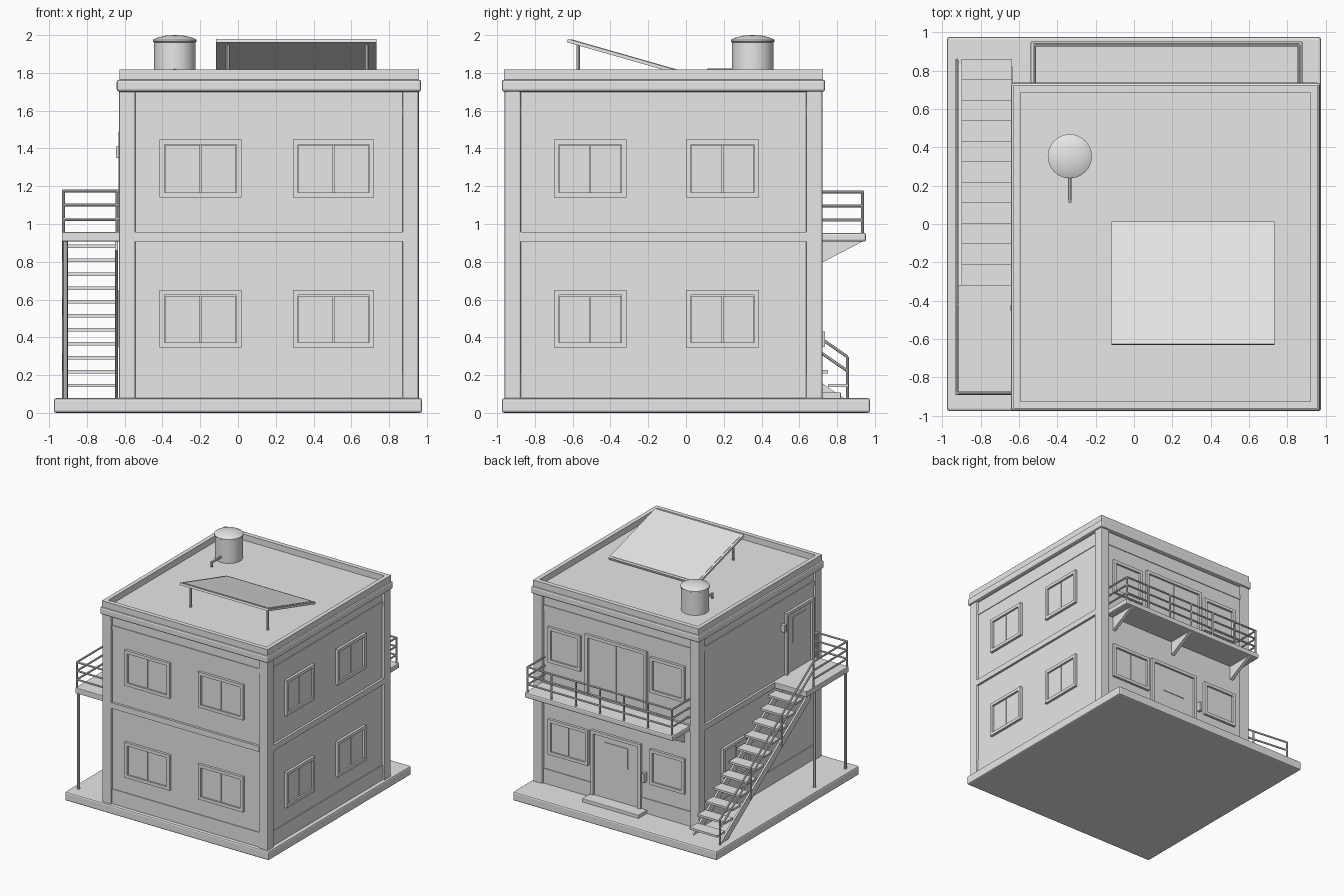
import bpy, bmesh, math
from mathutils import Vector

cube = bpy.data.objects.get("Cube")
if cube:
    bpy.data.objects.remove(cube, do_unlink=True)

grey = bpy.data.materials.new("plain_grey")
grey.use_nodes = True
COLOUR = (0.8, 0.8, 0.8, 1)
grey.diffuse_color = COLOUR
grey.node_tree.nodes["Principled BSDF"].inputs["Base Color"].default_value = COLOUR


def finish(name, bm, bevel=0, smooth=False):
    bmesh.ops.recalc_face_normals(bm, faces=bm.faces)
    mesh = bpy.data.meshes.new(name)
    bm.to_mesh(mesh)
    bm.free()
    mesh.materials.append(grey)
    ob = bpy.data.objects.new(name, mesh)
    bpy.context.collection.objects.link(ob)
    if bevel:
        mod = ob.modifiers.new("bevel", "BEVEL")
        mod.width, mod.segments = bevel, 2
    if smooth:
        bpy.ops.object.select_all(action="DESELECT")
        ob.select_set(True)
        bpy.context.view_layer.objects.active = ob
        bpy.ops.object.shade_smooth_by_angle()
    return ob


def add_box(bm, x, y, z):
    verts = bmesh.ops.create_cube(bm, size=1)["verts"]
    for v in verts:
        for i, (a, b) in enumerate((x, y, z)):
            v.co[i] = (a + b) / 2 + v.co[i] * abs(b - a)


def box(name, x, y, z, bevel=0):
    bm = bmesh.new()
    add_box(bm, x, y, z)
    return finish(name, bm, bevel)


def rods(name, pairs, r=0.008, sides=8):
    bm = bmesh.new()
    for a, b in pairs:
        a, b = Vector(a), Vector(b)
        turn = (b - a).to_track_quat("Z", "Y")
        made = bmesh.ops.create_cone(bm, cap_ends=True, segments=sides, radius1=r,
                                     radius2=r, depth=(b - a).length)
        for v in made["verts"]:
            v.co = (a + b) / 2 + turn @ v.co
    return finish(name, bm, smooth=True)


def prism(name, profile, x0, x1):
    # extrude a (y, z) profile along x
    bm = bmesh.new()
    face = bm.faces.new([bm.verts.new((x0, y, z)) for y, z in profile])
    moved = bmesh.ops.extrude_face_region(bm, geom=[face])["geom"]
    bmesh.ops.translate(bm, vec=(x1 - x0, 0, 0),
                        verts=[g for g in moved if isinstance(g, bmesh.types.BMVert)])
    return finish(name, bm)


# Main wall extents
X0, X1, Y0, Y1 = -0.61, 0.935, -0.94, 0.70
WALLS = {"front": (1, Y0, -1), "back": (1, Y1, 1), "left": (0, X1, 1), "right": (0, X0, -1)}


def on_wall(bm, wall, u, z, depth):
    # box standing proud of a wall
    axis, pos, sign = WALLS[wall]
    d = sorted((pos - sign * 0.01, pos + sign * depth))
    if axis:
        add_box(bm, u, d, z)
    else:
        add_box(bm, d, u, z)


def opening(name, wall, u, z, panes=2, sill=True):
    # raised surround, with leaves set back inside it
    bm = bmesh.new()
    w = 0.027
    for a in (u[0], u[1] - w):
        on_wall(bm, wall, (a, a + w), z, 0.022)
    inner = (u[0] + w, u[1] - w)
    on_wall(bm, wall, inner, (z[1] - w, z[1]), 0.022)
    bottom = z[0]
    if sill:
        on_wall(bm, wall, inner, (z[0], z[0] + w), 0.022)
        bottom += w
    step = (inner[1] - inner[0]) / panes
    for i in range(panes):
        a = inner[0] + i * step
        on_wall(bm, wall, (a + 0.003, a + step - 0.003), (bottom, z[1] - w - 0.003), 0.008)
    return finish(name, bm)


# Ground slab, walls, corner columns
box("ground_slab", (-0.975, 0.975), (-0.975, 0.975), (0, 0.078), 0.012)
box("walls", (X0, X1), (Y0, Y1), (0.07, 1.72))
for cx in (-0.63, 0.87):
    for cy in (-0.96, 0.635):
        box("corner_column", (cx, cx + 0.087), (cy, cy + 0.087), (0.07, 1.71), 0.01)

# Wall bands between the columns
for wall, (axis, pos, sign) in WALLS.items():
    span = (-0.55, 0.875) if axis else (-0.88, 0.64)
    for name, z, depth in (("plinth", (0.07, 0.205), 0.006), ("floor_band", (0.908, 0.957), 0.02),
                           ("frieze_band", (1.58, 1.62), 0.006)):
        bm = bmesh.new()
        on_wall(bm, wall, span, z, depth)
        finish(wall + "_" + name, bm)

# Roof cornice, deck and parapet
box("cornice", (-0.642, 0.97), (-0.975, 0.737), (1.70, 1.765), 0.014)
for x in ((-0.628, -0.592), (0.92, 0.957)):
    box("parapet_side", x, (-0.963, 0.725), (1.75, 1.817))
for y in ((-0.963, -0.925), (0.685, 0.725)):
    box("parapet_end", (-0.592, 0.92), y, (1.75, 1.817))

# Windows on both floors
LOW, HIGH = (0.345, 0.65), (1.14, 1.447)
for z in (LOW, HIGH):
    for u in ((-0.415, 0.018), (0.29, 0.72)):
        opening("front_window", "front", u, z)
    for u in ((-0.70, -0.315), (0, 0.387)):
        opening("left_window", "left", u, z)
    opening("back_small_window", "back", (-0.485, -0.155), z, 1)
opening("back_wide_window", "back", (0.435, 0.82), LOW)
opening("back_upper_window", "back", (0.51, 0.82), HIGH, 1)
opening("right_window", "right", (0.02, 0.39), LOW)

# Doors
opening("balcony_door", "back", (-0.125, 0.464), (0.95, 1.48), 2, False)
opening("back_door", "back", (-0.07, 0.41), (0.075, 0.665), 1, False)
opening("stair_door", "right", (-0.85, -0.475), (0.95, 1.49), 1, False)
for name, wall, u, z in (("back_door_pane", "back", (0.06, 0.28), (0.41, 0.59)),
                         ("stair_door_pane", "right", (-0.76, -0.57), (1.20, 1.42))):
    bm = bmesh.new()
    on_wall(bm, wall, u, z, 0.014)
    finish(name, bm)
for name, wall, u, z in (("door_bell_box", "back", (-0.115, -0.09), (0.35, 0.43)),
                         ("door_lamp", "right", (-0.455, -0.425), (1.35, 1.41))):
    bm = bmesh.new()
    on_wall(bm, wall, u, z, 0.035)
    finish(name, bm)
box("door_step", (-0.12, 0.42), (0.69, 0.82), (0.07, 0.108), 0.004)

# Balcony with brackets and railing
box("balcony_slab", (-0.54, 0.88), (0.69, 0.953), (0.907, 0.953), 0.01)
for x in (-0.46, 0.17, 0.80):
    prism("balcony_bracket", [(0.69, 0.91), (0.94, 0.91), (0.69, 0.78)], x - 0.015, x + 0.015)
BX0, BX1, BY = -0.52, 0.86, 0.935
bars = []
for z in (1.02, 1.095, 1.17):
    bars += [((BX0, BY, z), (BX1, BY, z))]
    bars += [((x, 0.70, z), (x, BY, z)) for x in (BX0, BX1)]
for i in range(7):
    x = BX0 + (BX1 - BX0) * i / 6
    bars.append(((x, BY, 0.94), (x, BY, 1.175)))
rods("balcony_railing", bars)

# Outside stair: treads and stringers
RISE, RUN = 0.0737, 0.107
SLOPE = RISE / RUN
for i in range(11):
    y, z = 0.86 - RUN * i, 0.154 + RISE * i
    box("stair_tread", (-0.9, -0.637), (y - RUN, y), (z - 0.018, z))


def string_z(y):
    return 0.155 + (0.73 - y) * SLOPE


for x in (-0.915, -0.65):
    prism("stair_stringer", [(0.84, 0.075), (-0.40, string_z(-0.40)), (-0.40, 0.86),
                             (0.735, 0.075)], x, x + 0.016)

# Landing, its legs and the handrails
box("stair_landing", (-0.932, -0.60), (-0.892, -0.317), (0.908, 0.957), 0.004)
rods("landing_legs", [((-0.915, y, 0.07), (-0.915, y, 0.92)) for y in (-0.87, -0.45)], 0.012)
RX, RY, TURN, FOOT = -0.924, -0.882, -0.42, 0.855
bars = []
for z in (1.025, 1.10, 1.175):
    bars.append(((RX, RY, z), (-0.62, RY, z)))
    bars.append(((RX, RY, z), (RX, TURN, z)))
    if z > 1.05:
        bars.append(((RX, TURN, z), (RX, FOOT, z - (FOOT - TURN) * SLOPE)))
bars += [((RX, y, 0.94), (RX, y, 1.18)) for y in (RY, TURN)]
bars.append(((-0.64, RY, 0.94), (-0.64, RY, 1.175)))
for y in (FOOT, 0.43, 0.005):
    top = 1.175 - (y - TURN) * SLOPE
    bars.append(((RX, y, max(0.07, top - 0.28)), (RX, y, top)))
rods("stair_railing", bars)

# Water tank with outlet pipe
bm = bmesh.new()
outline = [(0, 1.755), (0.11, 1.755), (0.11, 1.962), (0.115, 1.965), (0.115, 1.975),
           (0.097, 1.985), (0.05, 1.997), (0, 2.0)]
points = [bm.verts.new((r, 0, z)) for r, z in outline]
edges = [bm.edges.new(pair) for pair in zip(points, points[1:])]
bmesh.ops.spin(bm, geom=points + edges, cent=(0, 0, 0), axis=(0, 0, 1),
               angle=math.tau, steps=32)
bmesh.ops.remove_doubles(bm, verts=bm.verts, dist=0.0005)
bmesh.ops.translate(bm, verts=bm.verts, vec=(-0.335, 0.353, 0))
finish("water_tank", bm, smooth=True)
rods("tank_pipe", [((-0.335, 0.26, 1.813), (-0.335, 0.113, 1.813)),
                   ((-0.335, 0.12, 1.82), (-0.335, 0.12, 1.775))], 0.01)

# Sloping roof panel on two legs
prism("roof_panel", [(-0.63, 1.962), (-0.625, 1.98), (0.012, 1.798), (0.007, 1.78)], -0.117, 0.733)
prism("roof_panel_face", [(-0.61, 1.97), (-0.61, 1.979), (-0.005, 1.806), (-0.005, 1.797)],
      -0.10, 0.716)
rods("panel_legs", [((x, -0.57, 1.755), (x, -0.57, 1.955)) for x in (-0.055, 0.682)], 0.01)
